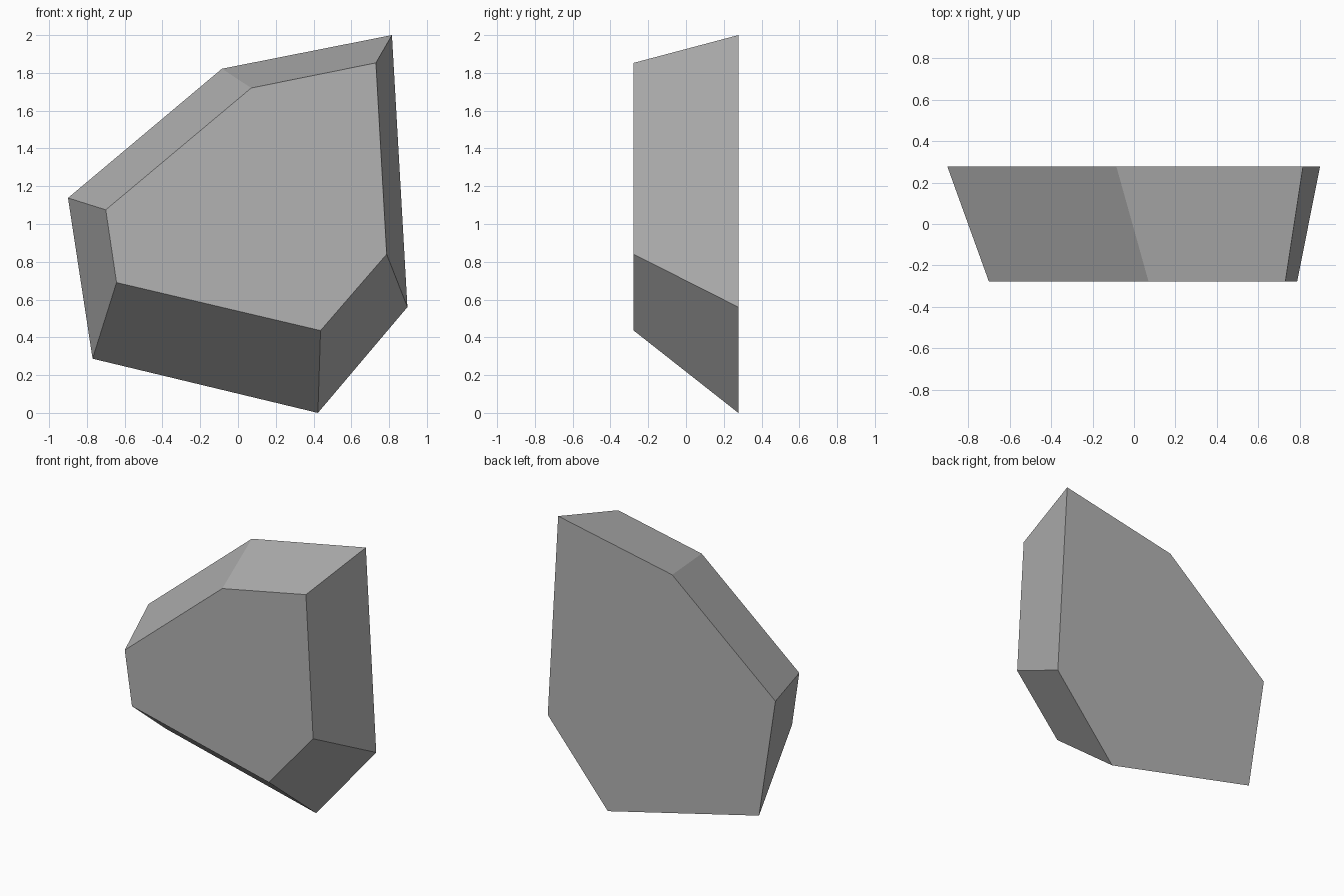
import bpy
import bmesh

cube = bpy.data.objects.get("Cube")
if cube:
    bpy.data.objects.remove(cube, do_unlink=True)

# Plain stone grey
grey = bpy.data.materials.new("stone_grey")
grey.use_nodes = True
colour = (0.45, 0.45, 0.45, 1)
grey.diffuse_color = colour
grey.node_tree.nodes["Principled BSDF"].inputs["Base Color"].default_value = colour

# Outlines (x, z) of the small front face and the wide back face
HALF_DEPTH = 0.277
front = [(-0.70, 1.075), (0.07, 1.72), (0.73, 1.853), (0.787, 0.84), (0.437, 0.436), (-0.643, 0.69)]
back = [(-0.90, 1.138), (-0.085, 1.822), (0.815, 2.0), (0.897, 0.56), (0.423, 0.0), (-0.77, 0.287)]


def ring(bm, outline, y):
    return [bm.verts.new((x, y, z)) for x, z in outline]


# Faceted rock slab: two caps joined by sloping sides
bm = bmesh.new()
a = ring(bm, front, -HALF_DEPTH)
b = ring(bm, back, HALF_DEPTH)
bm.faces.new(a)
bm.faces.new(b)
for i in range(len(a)):
    j = (i + 1) % len(a)
    bm.faces.new((a[i], a[j], b[j], b[i]))
bmesh.ops.recalc_face_normals(bm, faces=bm.faces)

mesh = bpy.data.meshes.new("rock_slab")
bm.to_mesh(mesh)
bm.free()
mesh.materials.append(grey)
rock = bpy.data.objects.new("rock_slab", mesh)
bpy.context.collection.objects.link(rock)
